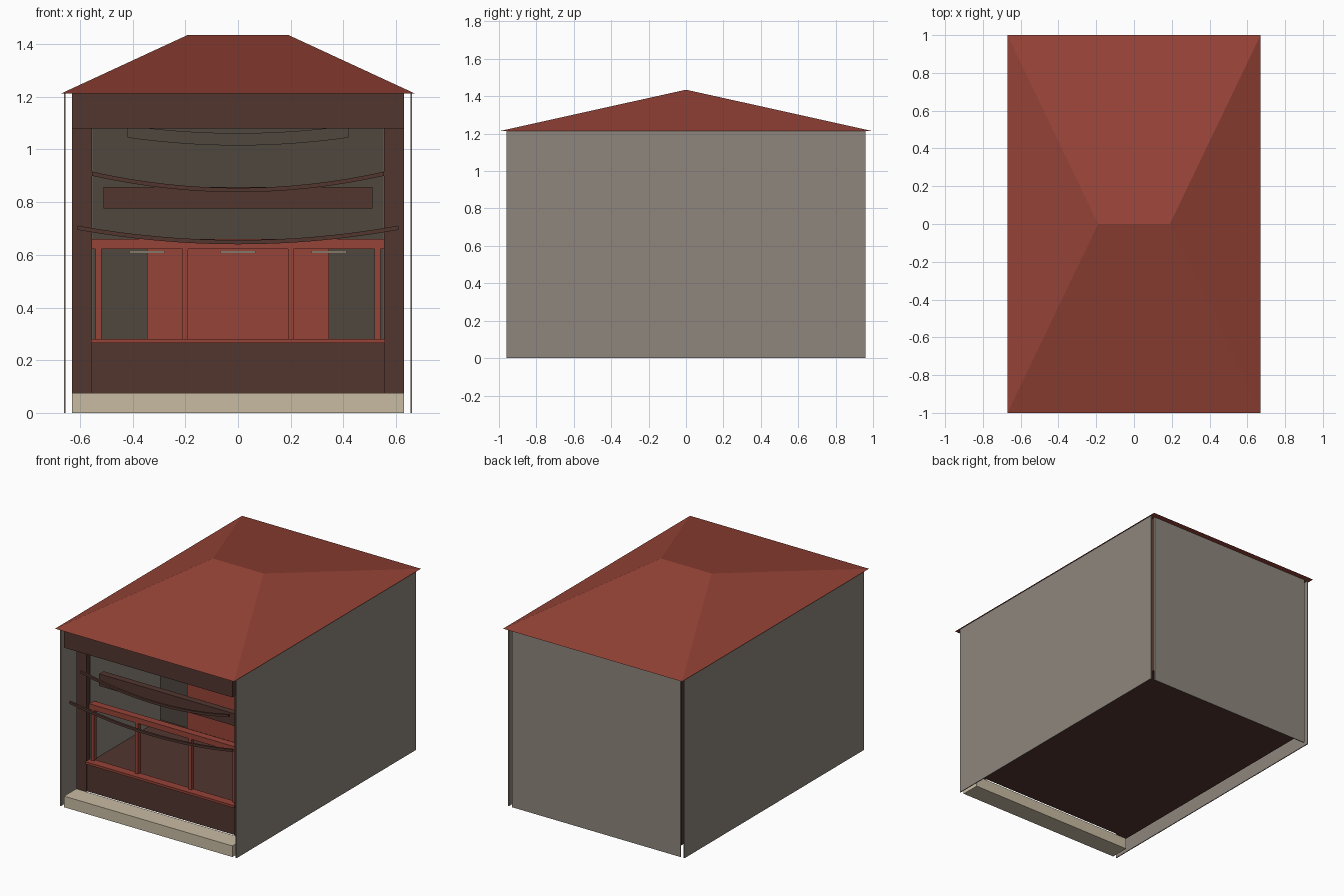
import bpy

if "Cube" in bpy.data.objects:
    bpy.data.objects.remove(bpy.data.objects["Cube"])


def material(name, rgb):
    linear = [((c / 255 + 0.055) / 1.055) ** 2.4 for c in rgb] + [1]
    m = bpy.data.materials.new(name)
    m.use_nodes = True
    m.diffuse_color = linear
    m.node_tree.nodes["Principled BSDF"].inputs["Base Color"].default_value = linear
    return m


red = material("brick red", (150, 67, 55))
brown = material("dark brown", (82, 54, 47))
tan = material("pale stone", (200, 187, 162))
gray = material("wall gray", (142, 134, 125))
dark = material("dark gray", (79, 71, 63))


def mesh(name, verts, faces, mat):
    data = bpy.data.meshes.new(name)
    data.from_pydata(verts, [], faces)
    data.materials.append(mat)
    data.validate()
    obj = bpy.data.objects.new(name, data)
    bpy.context.collection.objects.link(obj)
    return obj


def box(name, x, y, z, mat):
    verts = [(i, j, k) for i in x for j in y for k in z]
    faces = [(0, 1, 3, 2), (4, 6, 7, 5), (0, 4, 5, 1),
             (2, 3, 7, 6), (0, 2, 6, 4), (1, 5, 7, 3)]
    return mesh(name, verts, faces, mat)


def pair(name, x, y, z, mat):
    box("left_" + name, x, y, z, mat)
    box("right_" + name, (-x[1], -x[0]), y, z, mat)


def sag(half, end, middle, steps=16):
    """Points of a sagging curve in the xz plane."""
    ts = [2 * i / steps - 1 for i in range(steps + 1)]
    return [(half * t, middle + (end - middle) * t * t) for t in ts]


def band(name, lower, upper, y, mat):
    """Upright strip between two curves with equal point counts."""
    n = len(lower)
    rows = [(lower, y[0]), (upper, y[0]), (upper, y[1]), (lower, y[1])]
    verts = [(px, py, pz) for row, py in rows for px, pz in row]
    faces = [(r * n + i, r * n + i + 1, (r + 1) % 4 * n + i + 1, (r + 1) % 4 * n + i)
             for r in range(4) for i in range(n - 1)]
    faces += [(0, n, 2 * n, 3 * n), (4 * n - 1, 3 * n - 1, 2 * n - 1, n - 1)]
    faces = [f[::-1] for f in faces]
    return mesh(name, verts, faces, mat)


# Hipped roof
eave, ridge = 1.213, 1.435
corners = [(-0.67, -1, eave), (0.67, -1, eave), (0.67, 1, eave), (-0.67, 1, eave)]
mesh("roof", corners + [(-0.19, 0, ridge), (0.19, 0, ridge)],
     [(0, 1, 5, 4), (1, 2, 5), (2, 3, 4, 5), (3, 0, 4), (3, 2, 1, 0)], red)

# Outer wall sheets and stone step
pair("side_wall", (0.655, 0.661), (-0.96, 0.96), (0, eave), gray)
box("back_wall", (-0.63, 0.63), (0.954, 0.96), (0, eave), gray)
box("front_step", (-0.63, 0.63), (-0.96, -0.83), (0, 0.075), tan)

# Brown body around the serving recess
box("counter_base", (-0.555, 0.555), (-0.822, -0.04), (0.075, 0.265), brown)
pair("pillar", (0.555, 0.63), (-0.83, -0.04), (0.075, 1.21), brown)
box("rear_body", (-0.63, 0.63), (-0.04, 0.95), (0.075, 1.21), brown)
box("lintel", (-0.63, 0.63), (-0.96, -0.83), (1.08, 1.212), brown)
box("ceiling", (-0.555, 0.555), (-0.83, -0.04), (1.19, 1.21), brown)

# Recess lining and back panel
pair("lining", (0.55, 0.555), (-0.79, -0.04), (0.265, 1.19), gray)
box("back_lining", (-0.55, 0.55), (-0.046, -0.04), (0.265, 1.19), dark)
box("back_panel", (-0.345, 0.345), (-0.055, -0.046), (0.265, 0.635), red)

# Window frame
box("sill", (-0.558, 0.558), (-0.838, -0.78), (0.265, 0.281), red)
box("top_rail", (-0.555, 0.555), (-0.8, -0.75), (0.623, 0.66), red)
for name, x in (("outer_post", 0.53), ("inner_post", 0.2)):
    pair(name, (x - 0.011, x + 0.011), (-0.8, -0.77), (0.281, 0.623), red)

# Strip lamps
for side, x in (("right", -0.345), ("middle", 0), ("left", 0.345)):
    box(side + "_lamp", (x - 0.066, x + 0.066), (-0.1, -0.06), (0.606, 0.615), tan)

# Sign board and sagging garlands
box("sign_board", (-0.51, 0.51), (-0.756, -0.71), (0.775, 0.857), brown)
for name, half, end, middle, y in (("lower_garland", 0.61, 0.695, 0.64, -0.925),
                                   ("upper_garland", 0.555, 0.9, 0.838, -0.885)):
    low = sag(half, end, middle)
    band(name, low, [(x, z + 0.016) for x, z in low], (y - 0.007, y + 0.007), brown)

# Draped valances at the back of the recess
for name, half, end, middle, y in (("large_valance", 0.42, 1.045, 1.015, -0.054),
                                   ("small_valance", 0.35, 1.08, 1.06, -0.062)):
    low = sag(half, end, middle)
    band(name, low, [(x, 1.18) for x, z in low], (y, y + 0.008), dark)
